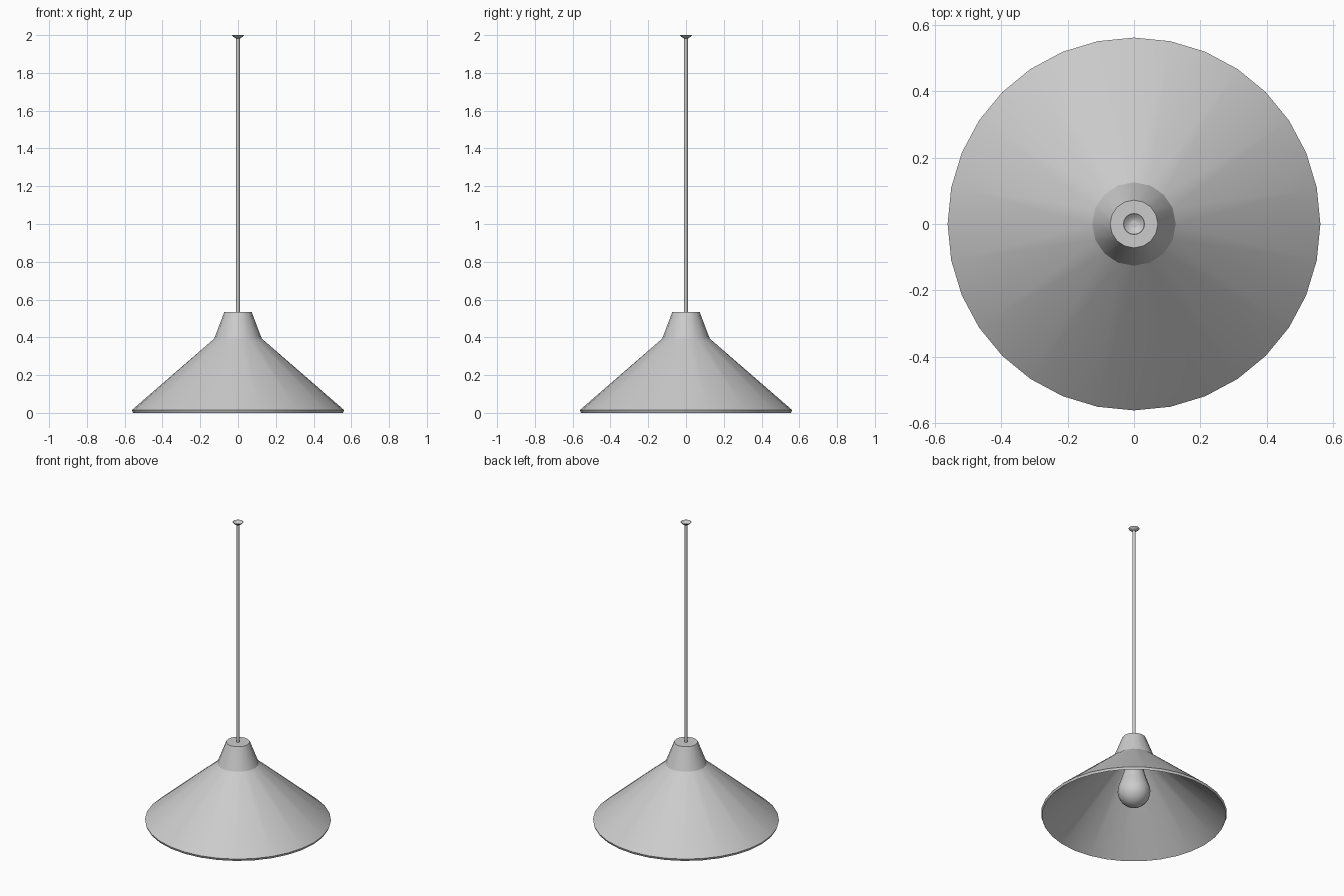
import bpy, bmesh
from math import sin, cos, pi, radians

if "Cube" in bpy.data.objects:
    bpy.data.objects.remove(bpy.data.objects["Cube"])


def lathe(name, profile, angle=30):
    """Revolve (radius, z, sides) points; doubles or halves sides between rings."""
    bm = bmesh.new()
    rings = []
    for r, z, n in profile:
        if r == 0:
            rings.append([bm.verts.new((0, 0, z))])
        else:
            rings.append([bm.verts.new((r * cos(2 * pi * i / n), r * sin(2 * pi * i / n), z))
                          for i in range(n)])
    for a, b in zip(rings, rings[1:]):
        flip = len(a) < len(b)
        s, l = (a, b) if flip else (b, a)
        n, m = len(s), len(l)
        faces = []
        if n == 1:
            faces = [(s[0], l[i], l[(i + 1) % m]) for i in range(m)]
        elif n == m:
            faces = [(s[i], l[i], l[(i + 1) % m], s[(i + 1) % n]) for i in range(n)]
        else:
            for i in range(n):
                p, q = s[i], s[(i + 1) % n]
                u, v, w = l[2 * i], l[2 * i + 1], l[(2 * i + 2) % m]
                faces += [(p, u, v), (p, v, q), (q, v, w)]
        for f in faces:
            bm.faces.new(f)
    bmesh.ops.recalc_face_normals(bm, faces=bm.faces)
    mesh = bpy.data.meshes.new(name)
    bm.to_mesh(mesh)
    bm.free()
    ob = bpy.data.objects.new(name, mesh)
    bpy.context.collection.objects.link(ob)
    bpy.ops.object.select_all(action='DESELECT')
    ob.select_set(True)
    bpy.context.view_layer.objects.active = ob
    bpy.ops.object.shade_smooth_by_angle(angle=radians(angle))
    return ob


# Hollow shade: neck of 16 sides flaring to a rim of 32, with an inner wall
lathe("lamp_shade", [
    (0, 0.535, 1), (0.072, 0.535, 16), (0.126, 0.393, 16),
    (0.562, 0.015, 32), (0.556, 0.0, 32), (0.546, 0.008, 32),
    (0.116, 0.383, 16), (0.064, 0.523, 16), (0, 0.523, 1)], 25)

# Bulb socket inside the neck
lathe("bulb_socket", [(0, 0.525, 1), (0.056, 0.525, 16), (0.062, 0.40, 16), (0, 0.40, 1)])

# Pear-shaped bulb
ball = [(0.1 * cos(radians(a)), 0.165 + 0.1 * sin(radians(a)), 16)
        for a in (15, 0, -20, -40, -60, -77)]
lathe("light_bulb", [(0, 0.41, 1), (0.056, 0.41, 16), (0.057, 0.34, 16), (0.064, 0.29, 16),
                     (0.082, 0.235, 16)] + ball + [(0, 0.065, 1)], 50)

# Hanging rod
lathe("hanging_rod", [(0, 1.99, 1), (0.0105, 1.99, 12), (0.0105, 0.53, 12), (0, 0.53, 1)], 40)

# Open dish at the ceiling end
lathe("ceiling_dish", [(0, 1.983, 1), (0.012, 1.983, 16), (0.024, 1.99, 16), (0.033, 2.0, 16),
                       (0.031, 2.0, 16), (0.022, 1.992, 16), (0.012, 1.986, 16), (0, 1.986, 1)], 40)
